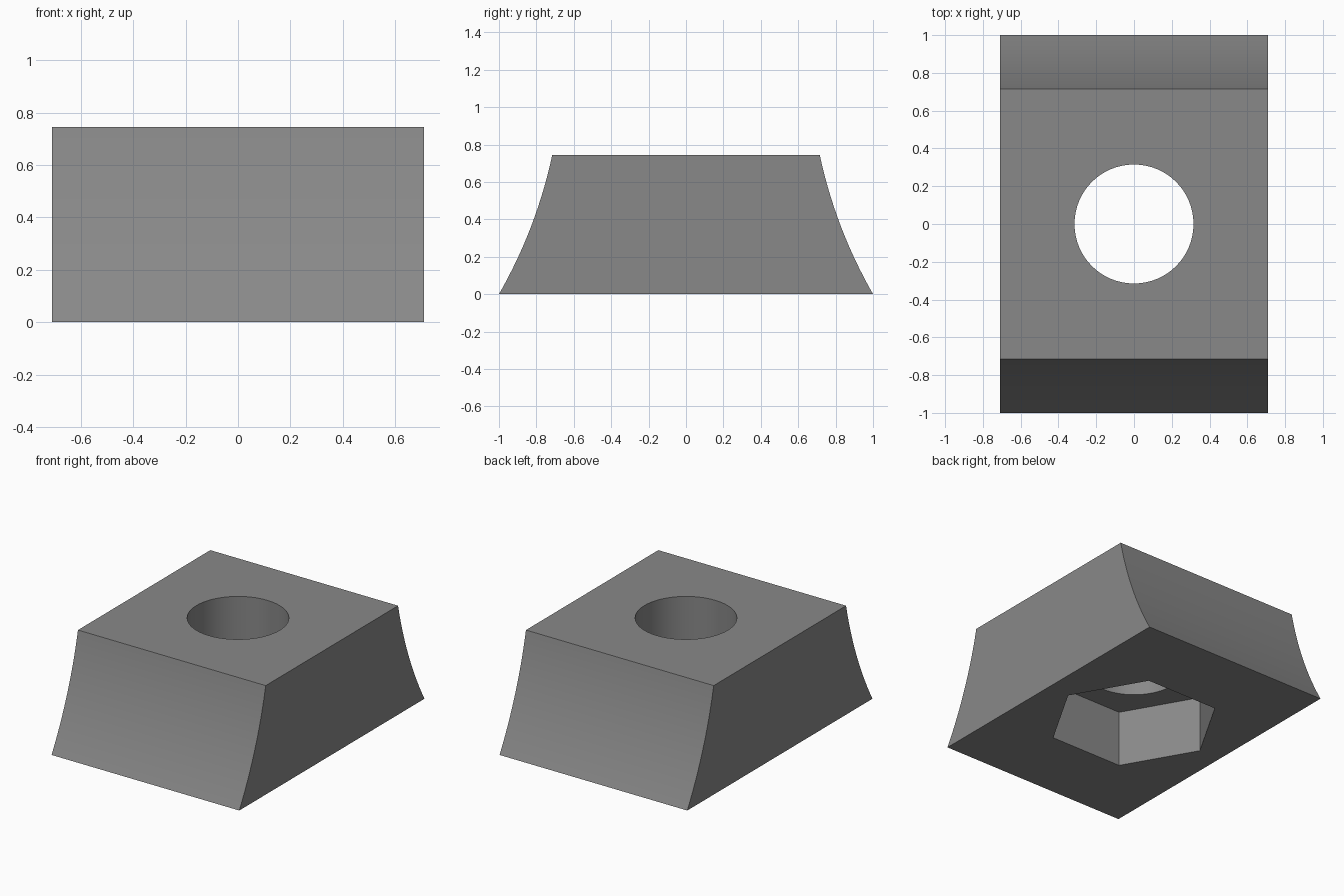
import bpy, bmesh, math

if "Cube" in bpy.data.objects:
    bpy.data.objects.remove(bpy.data.objects["Cube"])

HALF_X, HEIGHT = 0.71, 0.745
BOTTOM_Y, TOP_Y, SAG = 1.0, 0.715, 0.031
HOLE_R, HEX_R, HEX_DEPTH = 0.315, 0.547, 0.39

grey = bpy.data.materials.new("steel grey")
grey.diffuse_color = (0.25, 0.25, 0.25, 1)
grey.use_nodes = True
grey.node_tree.nodes["Principled BSDF"].inputs["Base Color"].default_value = grey.diffuse_color


def flank(steps=20):
    """Shallow concave curve from the bottom edge to the top edge, as (y, z)."""
    dy, dz = TOP_Y - BOTTOM_Y, HEIGHT
    length = math.hypot(dy, dz)
    pts = []
    for i in range(steps + 1):
        t = i / steps
        bow = 4 * SAG * t * (1 - t)
        pts.append((BOTTOM_Y + dy * t - bow * dz / length,
                    dz * t + bow * dy / length))
    return pts


def prism_cutter(name, sides, radius, z0, z1):
    """Upright prism with a vertex on the x axis."""
    bpy.ops.mesh.primitive_cylinder_add(vertices=sides, radius=radius, depth=z1 - z0,
                                        location=(0, 0, (z0 + z1) / 2))
    ob = bpy.context.object
    ob.name = name
    if sides == 6:
        ob.rotation_euler.z = math.radians(30)
    ob.hide_render = True
    return ob


# Block: concave-sided profile extruded along x
side = flank()
profile = side + [(-y, z) for y, z in reversed(side)]
bm = bmesh.new()
face = bm.faces.new([bm.verts.new((-HALF_X, y, z)) for y, z in profile])
ext = bmesh.ops.extrude_face_region(bm, geom=[face])
bmesh.ops.translate(bm, vec=(2 * HALF_X, 0, 0),
                    verts=[g for g in ext["geom"] if isinstance(g, bmesh.types.BMVert)])
bmesh.ops.recalc_face_normals(bm, faces=bm.faces)
mesh = bpy.data.meshes.new("nut_block")
bm.to_mesh(mesh)
bm.free()
block = bpy.data.objects.new("nut_block", mesh)
bpy.context.collection.objects.link(block)
mesh.materials.append(grey)

# Round through hole and hexagonal pocket in the underside
cutters = [prism_cutter("hole_cutter", 96, HOLE_R, -0.2, HEIGHT + 0.2),
           prism_cutter("hex_pocket_cutter", 6, HEX_R, -0.3, HEX_DEPTH)]
bpy.ops.object.select_all(action="DESELECT")
block.select_set(True)
bpy.context.view_layer.objects.active = block
for cutter in cutters:
    mod = block.modifiers.new(cutter.name, "BOOLEAN")
    mod.operation, mod.solver, mod.object = "DIFFERENCE", "EXACT", cutter
    bpy.ops.object.modifier_apply(modifier=mod.name)
for cutter in cutters:
    bpy.data.objects.remove(cutter)

# Smooth curved flanks and bore, sharp edges elsewhere
bpy.ops.object.shade_smooth_by_angle(angle=math.radians(30))
